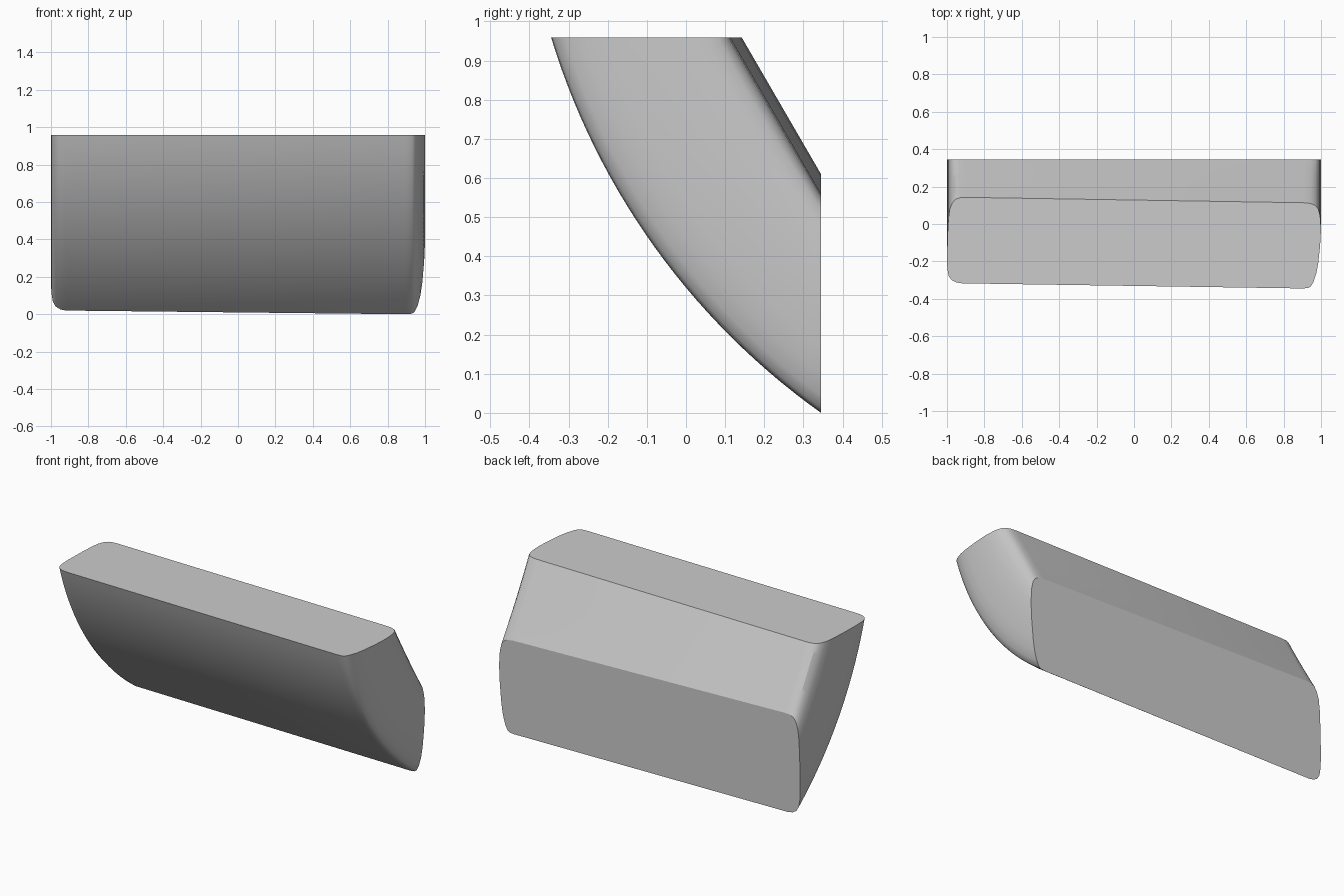
import bpy, bmesh, math

if "Cube" in bpy.data.objects:
    bpy.data.objects.remove(bpy.data.objects["Cube"])

TOP, BACK = 0.965, 0.345      # planes that trim the swept body
STEPS = 28

# Rounded cross-section: (x, depth) with depth 0 = curved front, 1 = rear slope
section = [(-0.92, 0), (-0.95, 0.01), (-0.975, 0.035), (-0.99, 0.08), (-0.998, 0.16),
           (-1.0, 0.3), (-0.997, 0.55), (-0.992, 0.75), (-0.985, 0.86), (-0.972, 0.93),
           (-0.955, 0.975), (-0.93, 0.995), (-0.9, 1), (0.91, 1), (0.945, 0.992),
           (0.97, 0.97), (0.985, 0.93), (0.995, 0.85), (1.0, 0.7), (0.995, 0.5),
           (0.985, 0.3), (0.975, 0.18), (0.96, 0.08), (0.945, 0.025), (0.93, 0.006), (0.9, 0)]


def front_path(x, k):
    """Point on the big front arc, from the top plane to the back plane."""
    cy, cz, r = 1.406 - 0.015 * (x - 0.93), 1.497, 1.83
    a0 = math.asin((cz - TOP) / r)
    a1 = math.acos((cy - BACK) / r)
    a = a0 + (a1 - a0) * k
    return cy - r * math.cos(a), cz - r * math.sin(a)


def rear_path(x, k):
    """Point on the sloping rear plane."""
    y0 = 0.143 - 0.016 * (x + 0.93)
    z1 = TOP - (BACK - y0) / 0.58
    return y0 + (BACK - y0) * k, TOP + (z1 - TOP) * k


# Sweep the section down the arc, trimmed flat at top and back
bm = bmesh.new()
rings = []
for i in range(STEPS + 1):
    k = i / STEPS
    ring = []
    for x, d in section:
        f, b = front_path(x, k), rear_path(x, k)
        ring.append(bm.verts.new((x, f[0] + (b[0] - f[0]) * d, f[1] + (b[1] - f[1]) * d)))
    rings.append(ring)
n = len(section)
for a, b in zip(rings, rings[1:]):
    for j in range(n):
        bm.faces.new((a[j], a[(j + 1) % n], b[(j + 1) % n], b[j]))
bm.faces.new(rings[0])
bm.faces.new(rings[-1])
bmesh.ops.recalc_face_normals(bm, faces=bm.faces[:])
low = min(v.co.z for v in bm.verts)
bmesh.ops.translate(bm, verts=bm.verts[:], vec=(0, 0, -low))

mesh = bpy.data.meshes.new("curved_block")
bm.to_mesh(mesh)
bm.free()
block = bpy.data.objects.new("curved_block", mesh)
bpy.context.collection.objects.link(block)
bpy.context.view_layer.objects.active = block
block.select_set(True)
bpy.ops.object.shade_smooth_by_angle(angle=math.radians(30))
